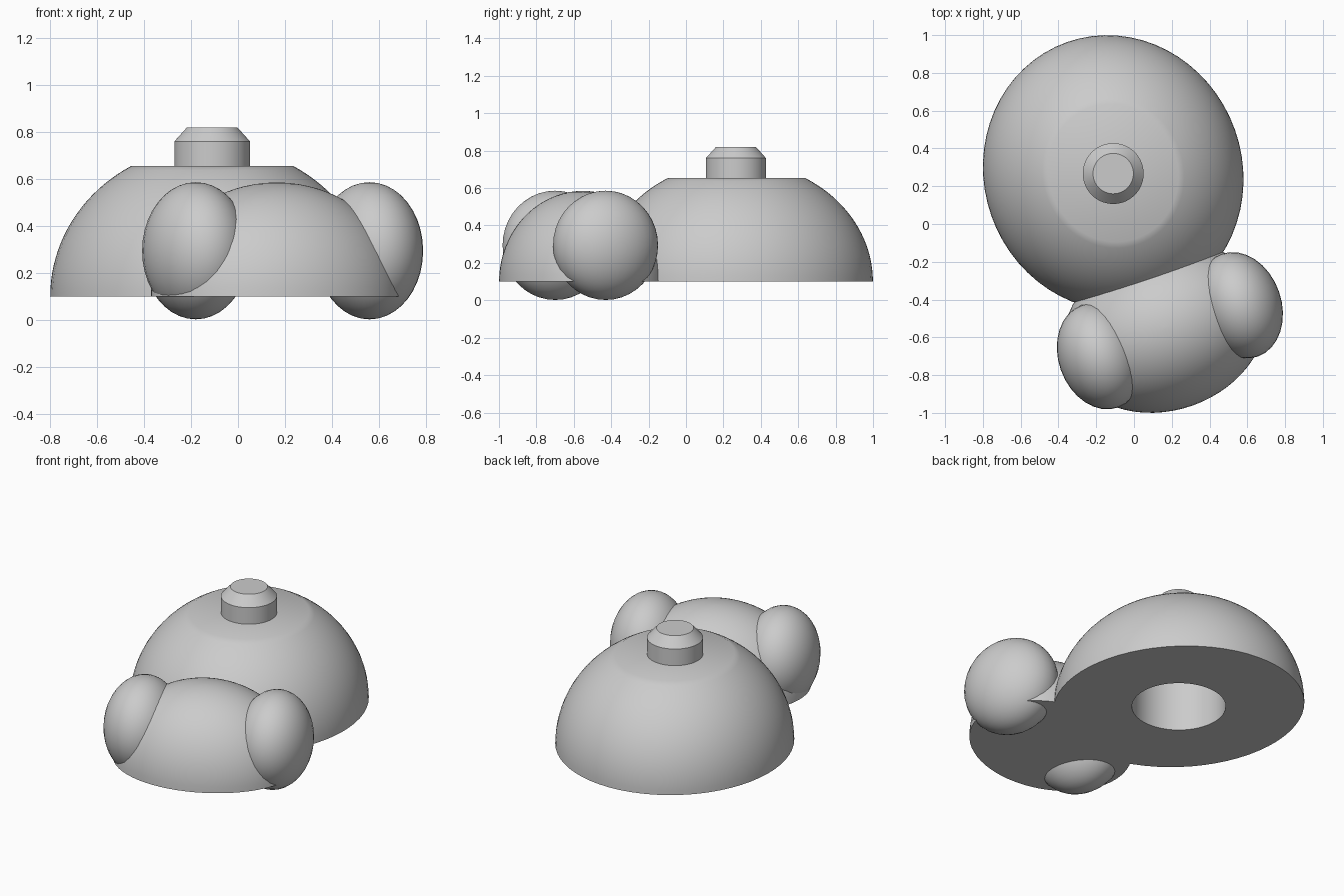
import bpy
import bmesh
from math import cos, sin, pi, radians, asin

cube = bpy.data.objects.get("Cube")
if cube:
    bpy.data.objects.remove(cube, do_unlink=True)

TILT = radians(19.5)   # whole figure is turned slightly
BASE = 0.10            # height of the flat underside
SIDES = 64

grey = bpy.data.materials.new("plain_grey")
grey.use_nodes = True
grey.diffuse_color = (0.6, 0.6, 0.6, 1)
grey.node_tree.nodes["Principled BSDF"].inputs["Base Color"].default_value = (0.6, 0.6, 0.6, 1)


def finish(bm, name, location):
    """Turn a bmesh into a placed, shaded object."""
    bmesh.ops.recalc_face_normals(bm, faces=bm.faces[:])
    mesh = bpy.data.meshes.new(name)
    bm.to_mesh(mesh)
    bm.free()
    mesh.materials.append(grey)
    obj = bpy.data.objects.new(name, mesh)
    bpy.context.collection.objects.link(obj)
    obj.location = location
    obj.rotation_euler.z = TILT
    bpy.ops.object.select_all(action='DESELECT')
    obj.select_set(True)
    bpy.context.view_layer.objects.active = obj
    bpy.ops.object.shade_smooth_by_angle(angle=radians(30))
    return obj


def stacked_rings(name, rings, location):
    """Skin a stack of elliptical rings (rx, ry, z) and cap both ends."""
    bm = bmesh.new()
    loops = [[bm.verts.new((rx * cos(2 * pi * i / SIDES), ry * sin(2 * pi * i / SIDES), z))
              for i in range(SIDES)] for rx, ry, z in rings]
    for low, high in zip(loops, loops[1:]):
        for i in range(SIDES):
            j = (i + 1) % SIDES
            bm.faces.new((low[i], low[j], high[j], high[i]))
    bm.faces.new(loops[0])
    bm.faces.new(loops[-1])
    return finish(bm, name, location)


def dome_rings(rx, ry, height, end_angle, steps=20):
    """Rings of half an ellipsoid, from its equator up to end_angle."""
    angles = [end_angle * i / steps for i in range(steps + 1)]
    return [(rx * cos(a), ry * cos(a), height * sin(a)) for a in angles]


# Body: flat-topped dome with a round socket underneath
socket = [(0.27, 0.27, 0.42), (0.27, 0.27, 0)]
body = dome_rings(0.684, 0.735, 0.641, asin(0.555 / 0.641))
stacked_rings("body_dome", socket + body, (-0.11, 0.27, BASE))

# Peg: chamfered cylinder on the flat top
stacked_rings("top_peg", [(0.161, 0.161, 0.54), (0.161, 0.161, 0.66), (0.107, 0.107, 0.72)],
              (-0.11, 0.267, BASE))

# Head: smaller, wider dome
stacked_rings("head_dome", dome_rings(0.547, 0.436, 0.485, radians(89)), (0.165, -0.55, BASE))

# Ears: flattened balls on either side of the head
for name, x, y in (("left_ear", 0.56, -0.43), ("right_ear", -0.18, -0.70)):
    bm = bmesh.new()
    bmesh.ops.create_uvsphere(bm, u_segments=32, v_segments=20, radius=1)
    bmesh.ops.scale(bm, vec=(0.22, 0.288, 0.292), verts=bm.verts[:])
    finish(bm, name, (x, y, 0.294))
